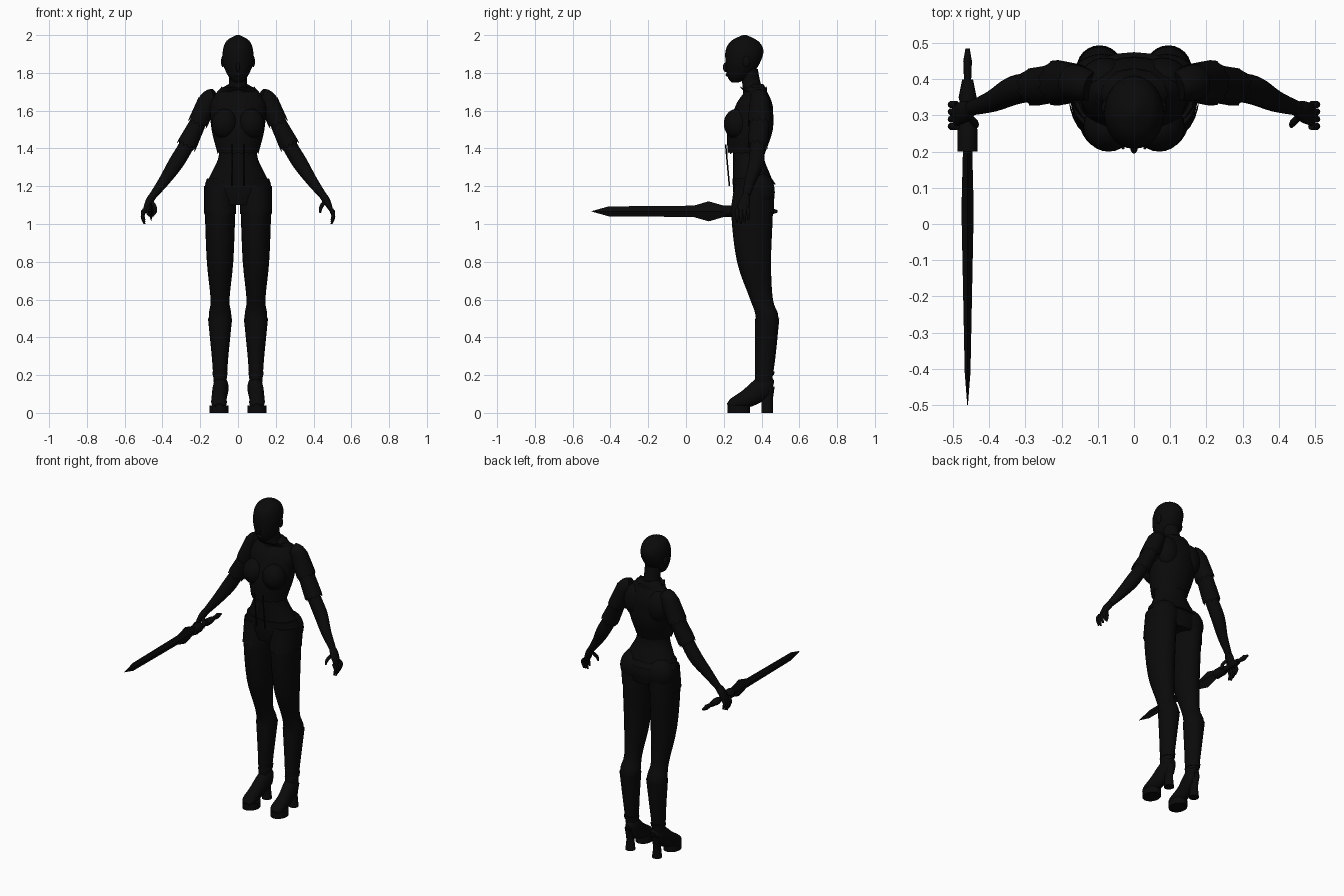
import bpy, bmesh, math
from mathutils import Vector

default_cube = bpy.data.objects.get("Cube")
if default_cube:
    bpy.data.objects.remove(default_cube, do_unlink=True)

shade = (.003, .003, .003, 1)
black = bpy.data.materials.new("near_black")
black.use_nodes = True
black.diffuse_color = shade
black.node_tree.nodes["Principled BSDF"].inputs["Base Color"].default_value = shade

AXIS_X, AXIS_Y, AXIS_Z = Vector((1, 0, 0)), Vector((0, 1, 0)), Vector((0, 0, 1))


def finish(name, bm, smooth=True):
    """Turn a bmesh into a named object with the shared material."""
    bmesh.ops.recalc_face_normals(bm, faces=bm.faces)
    mesh = bpy.data.meshes.new(name)
    bm.to_mesh(mesh)
    bm.free()
    mesh.materials.append(black)
    obj = bpy.data.objects.new(name, mesh)
    bpy.context.collection.objects.link(obj)
    if smooth:
        bpy.ops.object.select_all(action='DESELECT')
        obj.select_set(True)
        bpy.context.view_layer.objects.active = obj
        bpy.ops.object.shade_smooth_by_angle(angle=math.radians(40))


def spline(rows, steps):
    """Catmull-Rom interpolation, treating each row as one point."""
    padded = [rows[0], *rows, rows[-1]]
    result = []
    for before, start, end, after in zip(padded, padded[1:], padded[2:], padded[3:]):
        for step in range(steps):
            t = step / steps
            point = []
            for p, q, r, s in zip(before, start, end, after):
                leave, arrive = (r - p) / 2, (s - q) / 2
                bend = 3 * (r - q) - 2 * leave - arrive
                twist = leave + arrive - 2 * (r - q)
                point.append(q + t * (leave + t * (bend + t * twist)))
            result.append(point)
    return result + [rows[-1]]


def loft(name, rows, side=1, ref=AXIS_Y, sides=24, steps=4, smooth=True,
         caps=True, ragged=0, level=False):
    """Skin ellipses along a path; each row is x, y, z, width radius, depth radius."""
    rows = spline(rows, steps)
    centres = [Vector((x * side, y, z)) for x, y, z, width, depth in rows]
    bm, rings = bmesh.new(), []
    for i, (x, y, z, width, depth) in enumerate(rows):
        along = centres[min(i + 1, len(rows) - 1)] - centres[max(i - 1, 0)]
        along.normalize()
        across = AXIS_X if level else along.cross(ref).normalized()
        through = AXIS_Y if level else across.cross(along).normalized()
        ring = []
        for k in range(sides):
            angle = math.tau * k / sides
            point = centres[i] + across * math.cos(angle) * width + through * math.sin(angle) * depth
            if row_is_last(i, rows) and k % 2:
                point += along * ragged
            ring.append(bm.verts.new(point))
        rings.append(ring)
    for low, high in zip(rings, rings[1:]):
        for k in range(sides):
            bm.faces.new((low[k - 1], low[k], high[k], high[k - 1]))
    if caps:
        bm.faces.new(rings[0])
        bm.faces.new(rings[-1])
    finish(name, bm, smooth)


def row_is_last(index, rows):
    return index == len(rows) - 1


def column(name, x, rows, **options):
    """Loft level ellipses at one x; each row is y, z, width radius, depth radius."""
    loft(name, [(x, *row) for row in rows], level=True, **options)


def ball(name, centre, radii):
    bm = bmesh.new()
    bmesh.ops.create_uvsphere(bm, u_segments=24, v_segments=16, radius=1)
    bmesh.ops.scale(bm, vec=radii, verts=bm.verts)
    bmesh.ops.translate(bm, vec=centre, verts=bm.verts)
    finish(name, bm)


def grown(rows, start, flare=0):
    """Clothing rows that wrap the body rows and flare toward the open end."""
    return [(*row[:-2], row[-2] + start + flare * i, row[-1] + start + flare * i)
            for i, row in enumerate(rows)]


# Head and neck
column("head", 0, [(.26, 1.75, .02, .02), (.28, 1.78, .05, .06), (.3, 1.85, .08, .09),
                   (.31, 1.92, .08, .1), (.31, 1.97, .06, .07), (.31, 2, .01, .01)])
column("neck", 0, [(.37, 1.66, .08, .07), (.35, 1.73, .05, .05), (.33, 1.82, .05, .05)])
ball("nose", (0, .21, 1.83), (.01, .015, .025))
ball("lips", (0, .22, 1.79), (.02, .01, .01))

# Torso and pelvis
torso = [(.36, 1.1, .12, .1), (.36, 1.17, .18, .11), (.35, 1.25, .15, .1),
         (.33, 1.37, .1, .08), (.35, 1.5, .13, .1), (.36, 1.62, .15, .1),
         (.37, 1.7, .11, .06), (.37, 1.74, .05, .04)]
column("torso", 0, torso, sides=32)
column("belt", 0, grown([(.36, 1.21, .17, .11), (.35, 1.24, .16, .1)], .005))

# Loose cropped top with an open ragged hem, and its collar
column("cropped_top", 0, [(.36, 1.62, .15, .1), (.34, 1.5, .14, .12), (.32, 1.38, .11, .1)],
       sides=32, caps=False, ragged=.01)
column("collar", 0, [(.37, 1.7, .11, .06), (.36, 1.72, .09, .07)], caps=False, ragged=.01)

# Limb paths, shared by the body and the clothing over it
leg = [(.36, 1.2, .08, .1), (.35, 1.06, .08, .11), (.36, .8, .07, .09), (.4, .6, .05, .06),
       (.43, .5, .06, .06), (.42, .3, .04, .05), (.41, .16, .03, .04)]
arm = [(.12, .38, 1.68, .04, .04), (.16, .39, 1.65, .05, .05), (.21, .39, 1.54, .04, .05),
       (.27, .38, 1.42, .04, .04), (.33, .37, 1.32, .04, .04), (.39, .34, 1.23, .03, .03),
       (.45, .32, 1.15, .02, .02)]

for side, word in ((1, "left_"), (-1, "right_")):
    # Rounded body masses
    ball(word + "breast", (.07 * side, .27, 1.53), (.07, .07, .08))
    ball(word + "buttock", (.09 * side, .39, 1.17), (.09, .08, .1))
    ball(word + "shoulder_blade", (.08 * side, .4, 1.6), (.07, .06, .1))
    ball(word + "ear", (.08 * side, .32, 1.86), (.01, .02, .03))

    # Leg, short trouser cuff and high boot shaft with straps
    hip = .095 * side
    column(word + "leg", hip, leg)
    column(word + "shorts_cuff", hip, grown(leg[:2], .005), caps=False, ragged=.01)
    column(word + "boot_shaft", hip, grown(leg[4:], .004), caps=False)
    for strap in range(3):
        height = .2 + strap / 20
        column(word + "boot_strap", hip, [(.415, height, .04, .05), (.42, height + .02, .04, .05)])

    # Boot foot, platform and heel
    loft(word + "boot_foot", [(.09, .46, .14, .02, .03), (.09, .42, .14, .04, .06),
                              (.1, .33, .08, .04, .05), (.1, .25, .05, .04, .03),
                              (.1, .22, .04, .02, .01)], side, ref=AXIS_Z)
    column(word + "boot_sole", .1 * side, [(.28, 0, .05, .06), (.28, .04, .05, .06)])
    column(word + "boot_heel", hip, [(.43, 0, .03, .03), (.43, .07, .02, .03), (.43, .14, .03, .04)])

    # Arm with a two-tier torn sleeve
    loft(word + "arm", arm, side)
    for tier, name in enumerate(("upper_sleeve", "lower_sleeve")):
        path = arm[tier + 1:tier + 3]
        loft(word + name, grown(path, .003, .01), side, caps=False, ragged=.02)

    # Hand with curled fingers and a thumb
    loft(word + "palm", [arm[-1], (.47, .31, 1.12, .02, .03), (.495, .3, 1.07, .01, .03)], side)
    for k in range(4):
        y, tip = .27 + k / 50, 1 + abs(k - 1) / 100
        loft(word + "finger", [(.49, y, 1.08, .01, .01), (.505, y, tip + .04, .01, .01),
                               (.495, y, tip, .005, .005)], side, sides=10)
    loft(word + "thumb", [(.46, .3, 1.12, .01, .01), (.44, .28, 1.09, .01, .01),
                          (.435, .27, 1.06, .005, .005)], side, sides=10)

    # Lace hanging from the hem
    column(word + "lace", .03 * side, [(.21, 1.42, .004, .004), (.23, 1.2, .004, .004)], sides=8)


# Sword held level in the right hand, pointing forward
def sword_part(name, rows, sides=12):
    """Each row is y, half width, half height."""
    loft("sword_" + name, [(-.46, y, 1.067, width, height) for y, width, height in rows],
         ref=AXIS_Z, sides=sides, steps=1, smooth=sides > 4)


sword_part("blade", [(-.5, .001, .001), (-.41, .008, .026), (.04, .017, .03),
                     (.12, .015, .053), (.2, .013, .03)], sides=4)
sword_part("guard", [(.2, .028, .03), (.26, .028, .03), (.28, .02, .02)])
sword_part("grip", [(.27, .015, .016), (.4, .015, .016)])
sword_part("collar", [(.33, .02, .02), (.35, .025, .02), (.4, .015, .016)])
sword_part("pommel", [(.4, .01, .01), (.45, .012, .018), (.485, .006, .006)])
